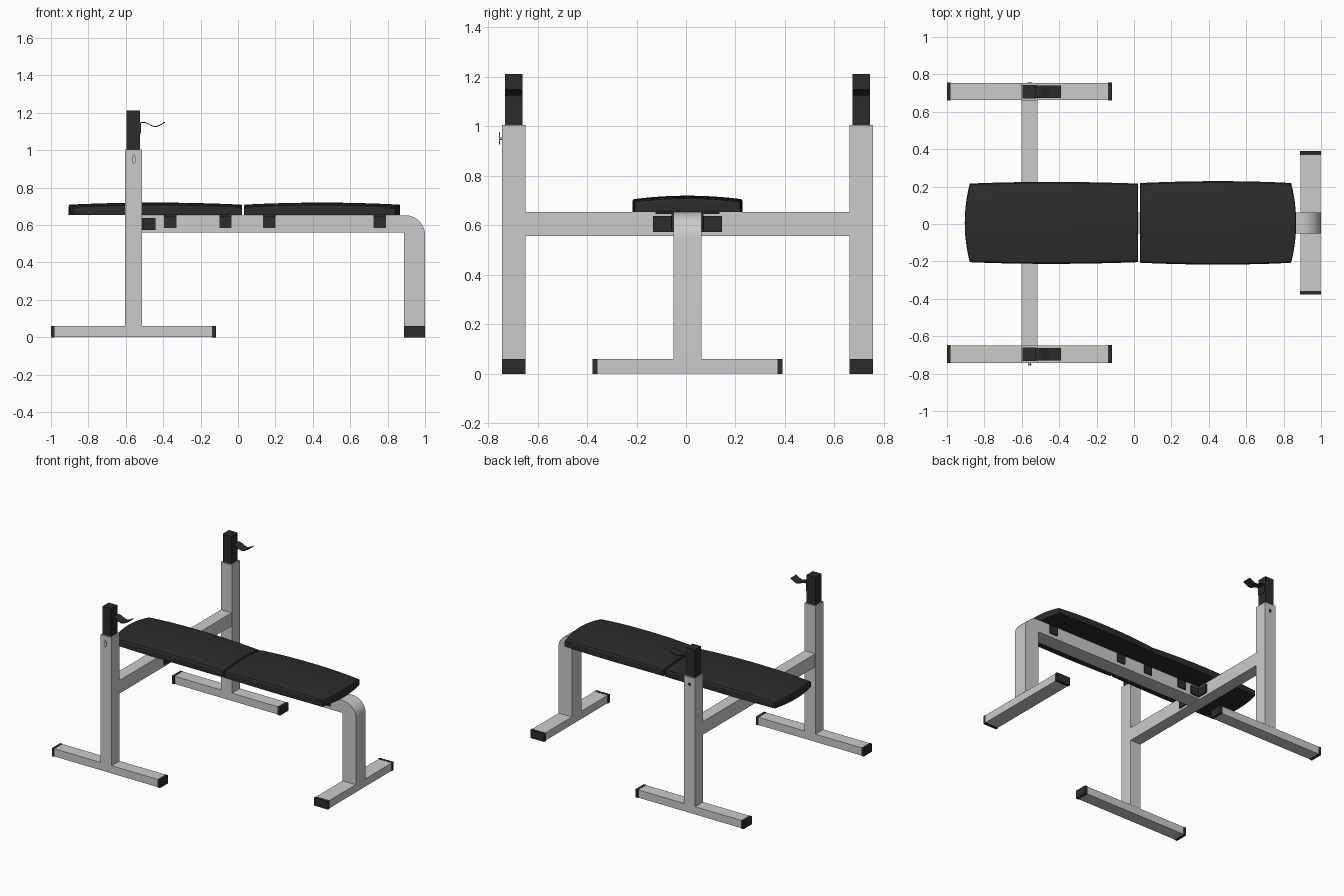
import bpy, bmesh, math
from mathutils import Matrix, Vector

if "Cube" in bpy.data.objects:
    bpy.data.objects.remove(bpy.data.objects["Cube"])

CY = 0.006  # centre line of the bench
dark = bpy.data.materials.new("black_vinyl")
dark.diffuse_color = (0.025, 0.025, 0.025, 1)
dark.use_nodes = True
dark.node_tree.nodes["Principled BSDF"].inputs["Base Color"].default_value = dark.diffuse_color


def finish(name, bm, mat=None, smooth=False):
    bmesh.ops.recalc_face_normals(bm, faces=bm.faces)
    me = bpy.data.meshes.new(name)
    bm.to_mesh(me)
    bm.free()
    ob = bpy.data.objects.new(name, me)
    bpy.context.collection.objects.link(ob)
    if mat:
        me.materials.append(mat)
    if smooth:
        bpy.ops.object.select_all(action='DESELECT')
        ob.select_set(True)
        bpy.context.view_layer.objects.active = ob
        bpy.ops.object.shade_smooth_by_angle(angle=math.radians(35))
    return ob


def box(name, x, y, z, mat=None):
    bm = bmesh.new()
    lo, hi = Vector((x[0], y[0], z[0])), Vector((x[1], y[1], z[1]))
    m = Matrix.Translation((lo + hi) / 2) @ Matrix.Diagonal((*(hi - lo), 1))
    bmesh.ops.create_cube(bm, size=1, matrix=m)
    return finish(name, bm, mat)


def extrude_profile(name, pts, y0, y1, mat=None):
    """Closed x-z outline extruded along y."""
    bm = bmesh.new()
    f = bm.faces.new([bm.verts.new((x, y0, z)) for x, z in pts])
    new = bmesh.ops.extrude_face_region(bm, geom=[f], use_keep_orig=True)["geom"]
    bmesh.ops.translate(bm, vec=(0, y1 - y0, 0),
                        verts=[v for v in new if isinstance(v, bmesh.types.BMVert)])
    return finish(name, bm, mat, True)


def pad(name, x0, x1, w_mid, w_end, outer):
    """Domed cushion, sides bulging, rounded at its outer end."""
    bm = bmesh.new()
    bmesh.ops.create_cube(bm, size=2)
    bmesh.ops.subdivide_edges(bm, edges=bm.edges[:], cuts=11, use_grid_fill=True)
    for v in bm.verts:
        u, w, t = v.co.x, v.co.y, (v.co.z + 1) / 2
        top = 0.72 - 0.011 * u * u - 0.014 * w * w
        inset = 0.006 * max(0, t - 0.85) / 0.15
        half = w_end + (w_mid - w_end) * (1 - u * u) - inset
        bow = 0.027 * w * w * max(0, u * outer) ** 3
        v.co = ((x0 + x1) / 2 + u * ((x1 - x0) / 2 - inset * 0.5) - outer * bow,
                CY + w * half, 0.653 + t * (top - 0.653))
    finish(name, bm, dark, True)


def disc(name, x, y, z, r, depth, sz=1, mat=None):
    """Round or oval plate facing along y."""
    bm = bmesh.new()
    m = (Matrix.Translation((x, y, z)) @ Matrix.Diagonal((1, 1, sz, 1))
         @ Matrix.Rotation(math.pi / 2, 4, 'X'))
    bmesh.ops.create_cone(bm, cap_ends=True, segments=16, radius1=r, radius2=r,
                          depth=depth, matrix=m)
    finish(name, bm, mat, True)


# Padded seat and backrest
pad("backrest_pad", -0.905, 0.022, 0.219, 0.21, -1)
pad("seat_pad", 0.032, 0.867, 0.223, 0.213, 1)

# Main beam bending down into the end leg
R = 0.105
arc = [(1 - R + R * math.sin(a), 0.652 - R + R * math.cos(a))
       for a in (math.pi / 2 * i / 10 for i in range(11))]
extrude_profile("main_beam_and_leg",
                [(-0.515, 0.56), (-0.515, 0.652)] + arc + [(1, 0.058), (0.888, 0.058), (0.888, 0.56)],
                CY - 0.056, CY + 0.056)

# End foot with caps
box("end_foot", (0.89, 0.998), (CY - 0.365, CY + 0.365), (0.002, 0.059))
for s, side in ((-1, "front"), (1, "back")):
    y = sorted((CY + s * 0.363, CY + s * 0.384))
    box(f"end_foot_cap_{side}", (0.887, 1), y, (0, 0.06), dark)

# Cross beam between the uprights
box("cross_beam", (-0.602, -0.515), (CY - 0.66, CY + 0.66), (0.556, 0.653))

for s, side in ((-1, "front"), (1, "back")):
    py = CY + s * 0.702
    # Upright, side foot and its caps
    box(f"upright_{side}", (-0.603, -0.513), (py - 0.047, py + 0.047), (0.058, 1.005))
    box(f"side_foot_{side}", (-0.982, -0.136), (py - 0.046, py + 0.046), (0.002, 0.059))
    for n, x in (("rear", (-1, -0.98)), ("fore", (-0.138, -0.117))):
        box(f"side_foot_cap_{n}_{side}", x, (py - 0.048, py + 0.048), (0, 0.06), dark)
    # Sliding inner post
    box(f"inner_post_{side}", (-0.595, -0.524), (py - 0.036, py + 0.036), (0.95, 1.212), dark)
    # Bar hook: thin wavy strip with a back plate
    line = [(-0.523, 1.09), (-0.523, 1.147)]
    for i in range(13):
        t = i / 12
        line.append((-0.518 + 0.128 * t,
                     1.139 + 0.012 * math.cos(math.pi * 2 * (t * 0.95 - 0.07)) + 0.004 * t))
    off = [(x + (0.004 if i < 2 else 0), z - (0 if i < 1 else 0.005))
           for i, (x, z) in enumerate(line)]
    extrude_profile(f"bar_hook_{side}", line + off[::-1], py - 0.033, py + 0.033, dark)

    def bracket_y(a, b):
        return sorted((CY + s * a, CY + s * b))
    # Angle brackets holding the pads to the beam
    for i, x in enumerate((-0.363, -0.067, 0.168, 0.758)):
        xr = (x - 0.033, x + 0.033)
        box(f"pad_bracket_plate_{i}_{side}", xr, bracket_y(0.054, 0.064), (0.585, 0.654), dark)
        box(f"pad_bracket_flange_{i}_{side}", xr, bracket_y(0.056, 0.13), (0.645, 0.655), dark)
    # Corner brackets between main beam and cross beam
    box(f"corner_bracket_beam_{side}", (-0.516, -0.442), bracket_y(0.054, 0.066), (0.573, 0.638), dark)
    box(f"corner_bracket_cross_{side}", (-0.516, -0.504), bracket_y(0.056, 0.14), (0.573, 0.638), dark)

# Locking pin on the front upright, pin hole on the back upright
disc("locking_pin_stem", -0.557, -0.746, 0.952, 0.006, 0.014)
disc("locking_pin_handle", -0.557, -0.7535, 0.952, 0.010, 0.004, 2.5)
disc("pin_hole", -0.557, CY + 0.7485, 0.952, 0.012, 0.003, 1, dark)
